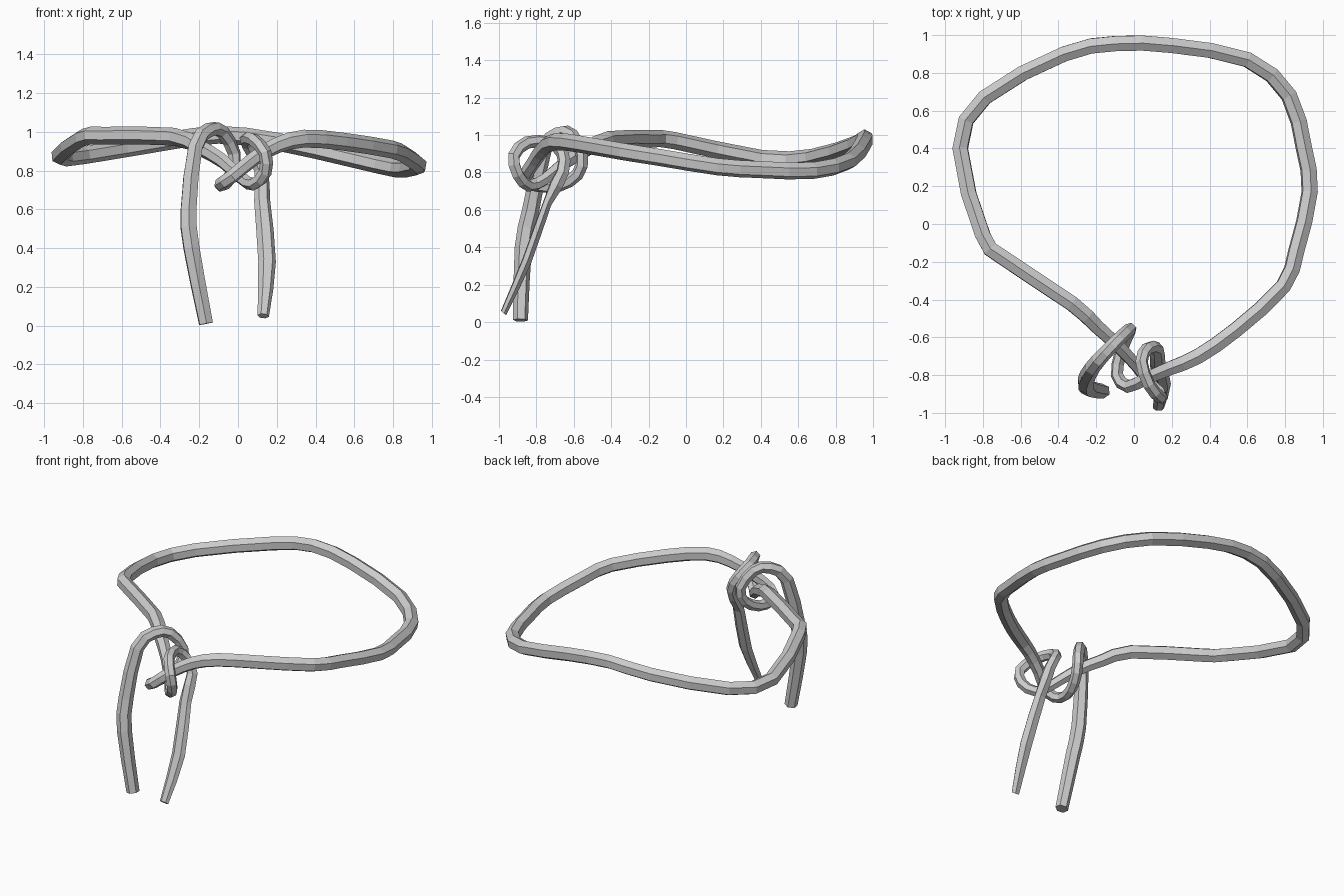
import bpy
import bmesh
import math
from mathutils import Vector

default_cube = bpy.data.objects.get("Cube")
if default_cube:
    bpy.data.objects.remove(default_cube, do_unlink=True)

SIDES = 6
LOOP_RADIUS = .046

# Large loop, from the knot on the left side round the back to the right side
loop = [
    (.34, -.70, .965), (.54, -.56, .95), (.79, -.33, .91), (.86, -.14, .88),
    (.93, .17, .83), (.90, .40, .815), (.82, .68, .81), (.60, .87, .86),
    (.20, .945, .95), (-.10, .955, .985), (-.37, .90, .95), (-.79, .67, .88),
    (-.92, .40, .875), (-.80, -.06, .97), (-.69, -.18, .98), (-.33, -.42, .975),
]

# Each strand: x, y, z and radius from the loop, through the knot, to its tail
left_strand = [
    (.20, -.76, .93, .042), (.08, -.81, .86, .038), (-.03, -.86, .77, .036),
    (-.09, -.80, .73, .034), (-.07, -.68, .73, .034), (-.03, -.58, .79, .034),
    (-.02, -.555, .89, .034), (-.08, -.61, 1.0, .036), (-.15, -.68, 1.01, .038),
    (-.22, -.76, .92, .042), (-.255, -.83, .60, .046), (-.24, -.87, .40, .046),
    (-.165, -.885, .01, .04),
]
right_strand = [
    (-.20, -.54, .92, .042), (-.08, -.65, .85, .038), (.02, -.76, .76, .034),
    (.08, -.84, .73, .034), (.14, -.90, .79, .034), (.14, -.92, .89, .034),
    (.08, -.85, .96, .034), (.04, -.73, .96, .034), (.07, -.66, .90, .034),
    (.12, -.66, .80, .036), (.125, -.74, .64, .042), (.15, -.85, .33, .046),
    (.13, -.975, .05, .03),
]


def smooth_path(points, steps=2):
    """Pass a Catmull-Rom spline through the points."""
    ends = [points[0] * 2 - points[1]], [points[-1] * 2 - points[-2]]
    padded = ends[0] + points + ends[1]
    result = []
    for a, b, c, d in zip(padded, padded[1:], padded[2:], padded[3:]):
        for step in range(steps):
            t = step / steps
            result.append((b * 2 + (c - a) * t
                           + (a * 2 - b * 5 + c * 4 - d) * t ** 2
                           + (b * 3 - a - c * 3 + d) * t ** 3) / 2)
    return result + [points[-1]]


def carry_normals(tangents, normal):
    """Carry a normal along the path without adding twist."""
    result = []
    for tangent in tangents:
        normal = (normal - tangent * normal.dot(tangent)).normalized()
        result.append(normal)
    return result


def sweep(name, path, middle, flatten):
    """Sweep a polygonal section along the path and cap both ends."""
    centres = [point.to_3d() for point in path]
    last = len(path) - 1
    tangents = [(centres[min(i + 1, last)] - centres[max(i - 1, 0)]).normalized()
                for i in range(last + 1)]
    up = Vector((0, 0, 1))
    before = carry_normals(tangents[middle::-1], up)[::-1]
    normals = before[:-1] + carry_normals(tangents[middle:], up)

    mesh = bmesh.new()
    rings = []
    for i, (point, centre) in enumerate(zip(path, centres)):
        side = tangents[i].cross(normals[i])
        ring = []
        for corner in range(SIDES):
            angle = math.tau * corner / SIDES
            offset = normals[i] * math.cos(angle) + side * math.sin(angle)
            offset *= point.w
            offset.y *= flatten(i, centre)
            ring.append(mesh.verts.new(centre + offset))
        rings.append(ring)
    for ring, following in zip(rings, rings[1:]):
        for k in range(SIDES):
            n = (k + 1) % SIDES
            mesh.faces.new((ring[k], ring[n], following[n], following[k]))
    mesh.faces.new(rings[0][::-1])
    mesh.faces.new(rings[-1])
    bmesh.ops.recalc_face_normals(mesh, faces=mesh.faces)

    data = bpy.data.meshes.new(name)
    mesh.to_mesh(data)
    mesh.free()
    obj = bpy.data.objects.new(name, data)
    bpy.context.collection.objects.link(obj)
    return obj


# Join the three stretches into one continuous cord
control = [Vector(p) for p in reversed(left_strand)]
control += [Vector((*p, LOOP_RADIUS)) for p in loop]
control += [Vector(p) for p in right_strand]
path = smooth_path(control)
middle = 2 * (len(left_strand) + len(loop) // 2)


def strap_flatness(index, centre):
    """Thin the hanging right tail front to back."""
    if index < middle or centre.z > .7:
        return 1
    return .55


sweep("knotted_cord", path, middle, strap_flatness)
